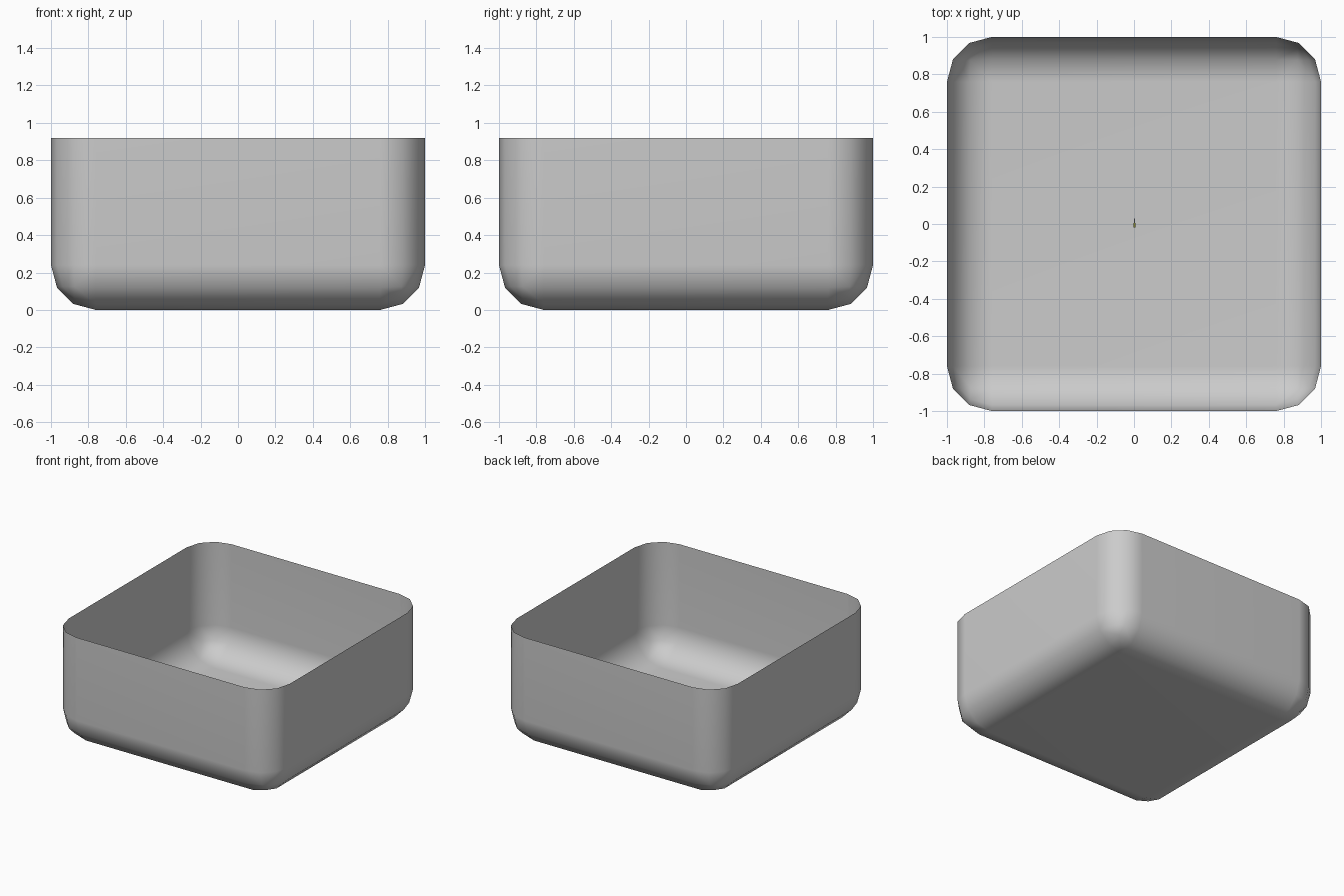
import bpy, bmesh
from mathutils import Matrix

if "Cube" in bpy.data.objects:
    bpy.data.objects.remove(bpy.data.objects["Cube"])


def add_object(name, bm, color=None):
    mesh = bpy.data.meshes.new(name)
    bm.to_mesh(mesh)
    bm.free()
    obj = bpy.data.objects.new(name, mesh)
    bpy.context.collection.objects.link(obj)
    if color:
        mat = bpy.data.materials.new(name + "_color")
        mat.diffuse_color = color
        mat.use_nodes = True
        mat.node_tree.nodes["Principled BSDF"].inputs["Base Color"].default_value = mat.diffuse_color
        mesh.materials.append(mat)
    return obj


# Open tray: rounded cube cut off at the rim, single-surface walls
bm = bmesh.new()
bmesh.ops.create_cube(bm, size=2, matrix=Matrix.Translation((0, 0, 1)))
bmesh.ops.bevel(bm, geom=bm.edges[:], offset=0.24, offset_type='OFFSET',
                segments=3, profile=0.5, affect='EDGES')
bmesh.ops.bisect_plane(bm, geom=bm.verts[:] + bm.edges[:] + bm.faces[:],
                       plane_co=(0, 0, 0.92), plane_no=(0, 0, 1), clear_outer=True)
for f in bm.faces:
    f.smooth = True
tray = add_object("tray", bm)
weighted = tray.modifiers.new("weighted_normals", 'WEIGHTED_NORMAL')
weighted.keep_sharp = True


# Tiny piece lying on the middle of the tray floor
def block(name, y0, y1, width, height, color=None):
    bm = bmesh.new()
    bmesh.ops.create_cube(bm, size=1, matrix=Matrix.Translation((0.003, (y0 + y1) / 2, height / 2 + 0.001))
                          @ Matrix.Diagonal((width, y1 - y0, height, 1)))
    return add_object(name, bm, color)


block("small_piece_tip", 0.005, 0.03, 0.006, 0.008)
block("small_piece_body", -0.02, 0.005, 0.009, 0.012, (0.25, 0.25, 0.02, 1))
